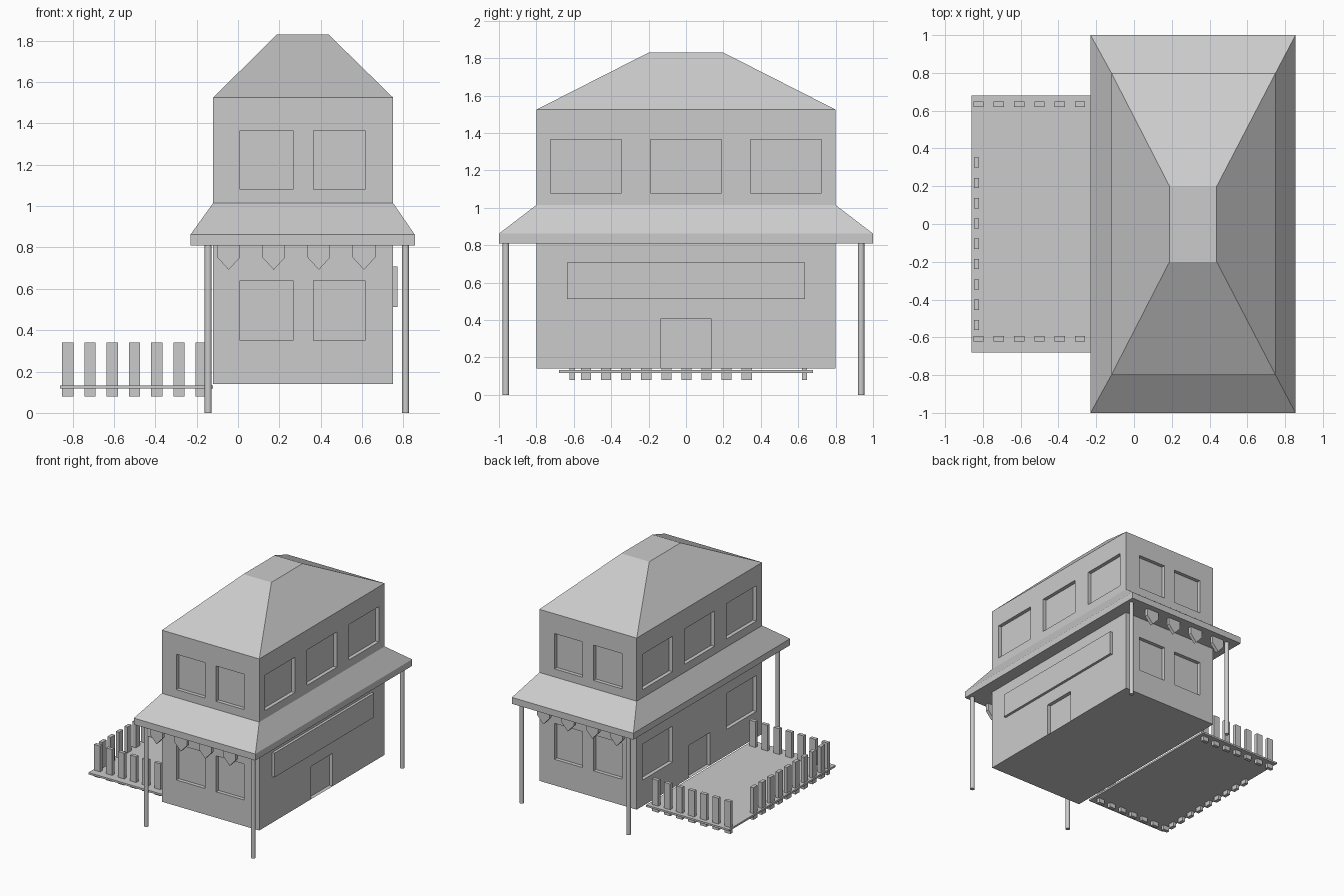
import bpy, bmesh
from mathutils import Vector

if "Cube" in bpy.data.objects:
    bpy.data.objects.remove(bpy.data.objects["Cube"])


def finish(name, bm):
    bmesh.ops.recalc_face_normals(bm, faces=bm.faces)
    me = bpy.data.meshes.new(name)
    bm.to_mesh(me)
    bm.free()
    ob = bpy.data.objects.new(name, me)
    bpy.context.collection.objects.link(ob)
    return ob


def add_stack(bm, rings):
    """Stack of rectangles (x0, x1, y0, y1, z) bridged into a closed solid."""
    loops = [[bm.verts.new(p) for p in
              ((a, c, z), (b, c, z), (b, d, z), (a, d, z))]
             for a, b, c, d, z in rings]
    for lo, hi in zip(loops, loops[1:]):
        for i in range(4):
            j = (i + 1) % 4
            bm.faces.new((lo[i], lo[j], hi[j], hi[i]))
    bm.faces.new(loops[0][::-1])
    bm.faces.new(loops[-1])


def add_box(bm, x0, x1, y0, y1, z0, z1):
    add_stack(bm, [(x0, x1, y0, y1, z0), (x0, x1, y0, y1, z1)])


def stack(name, rings):
    bm = bmesh.new()
    add_stack(bm, rings)
    return finish(name, bm)


X0, X1, Y = -0.12, 0.75, 0.8      # wall footprint
D = 0.03                          # recess depth
UPPER, LOWER = (1.08, 1.365), (0.35, 0.64)
DOOR = (-0.137, 0.137, 0.1401, 0.405)

# House walls with recessed windows and doors
walls = stack("walls", [(X0, X1, -Y, Y, 0.14), (X0, X1, -Y, Y, 1.45)])
cut = bmesh.new()
for z in (UPPER, LOWER):
    for x0, x1 in ((0.01, 0.265), (0.365, 0.615)):
        add_box(cut, x0, x1, -Y - 0.1, -Y + D, *z)
        add_box(cut, x0, x1, Y - D, Y + 0.1, *z)
for yc in (-0.535, 0.0, 0.535):
    add_box(cut, X1 - D, X1 + 0.1, yc - 0.19, yc + 0.19, *UPPER)
    add_box(cut, X0 - 0.1, X0 + D, yc - 0.19, yc + 0.19, *UPPER)
    if yc:
        add_box(cut, X0 - 0.1, X0 + D, yc - 0.19, yc + 0.19, *LOWER)
add_box(cut, X1 - D, X1 + 0.1, *DOOR)
add_box(cut, X0 - 0.1, X0 + D, *DOOR)
cutter = finish("opening_cutter", cut)
cutter.hide_render = True
mod = walls.modifiers.new("openings", 'BOOLEAN')
mod.operation = 'DIFFERENCE'
mod.solver = 'EXACT'
mod.object = cutter
bpy.context.view_layer.objects.active = walls
bpy.ops.object.modifier_apply(modifier=mod.name)
bpy.data.objects.remove(cutter)

# Hipped roof with flat top, and porch roof skirt
stack("main_roof", [(X0, X1, -Y, Y, 1.45), (X0, X1, -Y, Y, 1.525),
                    (0.188, 0.438, -0.2, 0.2, 1.83)])
stack("porch_roof", [(-0.23, 0.855, -1, 1, 0.81), (-0.23, 0.855, -1, 1, 0.862),
                     (X0, X1, -Y, Y, 1.015)])

# Sign board on the right wall
stack("sign_board", [(X1 - 0.005, 0.771, -0.635, 0.635, 0.512),
                     (X1 - 0.005, 0.771, -0.635, 0.635, 0.707)])

# Round porch posts
for x, sx in ((-0.144, "left"), (0.811, "right")):
    for y, sy in ((-0.963, "front"), (0.937, "back")):
        bpy.ops.mesh.primitive_cylinder_add(vertices=24, radius=0.017, depth=0.812,
                                            location=(x, y, 0.406))
        post = bpy.context.object
        post.name = f"{sy}_{sx}_post"
        bpy.ops.object.shade_smooth_by_angle()

# Pointed pennants hanging below the porch roof
profile = ((-0.055, 0.812), (0.055, 0.812), (0.055, 0.752), (0, 0.692), (-0.055, 0.752))
for yc, side in ((-0.963, "front"), (0.937, "back")):
    bm = bmesh.new()
    for i in range(4):
        xc = -0.045 + 0.218 * i
        f = bm.faces.new([bm.verts.new((xc + px, yc - 0.014, pz)) for px, pz in profile])
        ext = bmesh.ops.extrude_face_region(bm, geom=[f], use_keep_orig=True)
        bmesh.ops.translate(bm, vec=Vector((0, 0.028, 0)),
                            verts=[v for v in ext["geom"] if isinstance(v, bmesh.types.BMVert)])
    finish(side + "_pennants", bm)

# Side deck
stack("deck", [(-0.86, X0, -0.68, 0.68, 0.117), (-0.86, X0, -0.68, 0.68, 0.132)])

# Picket fence: two short rows and a long row with an entrance gap
fence = bmesh.new()
for i in range(7):
    x = -0.823 + 0.1075 * i
    for y in (-0.608, 0.634):
        add_box(fence, x - 0.027, x + 0.027, y - 0.014, y + 0.014, 0.08, 0.34)
for i in range(9):
    y = -0.535 + 0.1075 * i
    add_box(fence, -0.848, -0.82, y - 0.027, y + 0.027, 0.08, 0.34)
finish("fence_pickets", fence)
